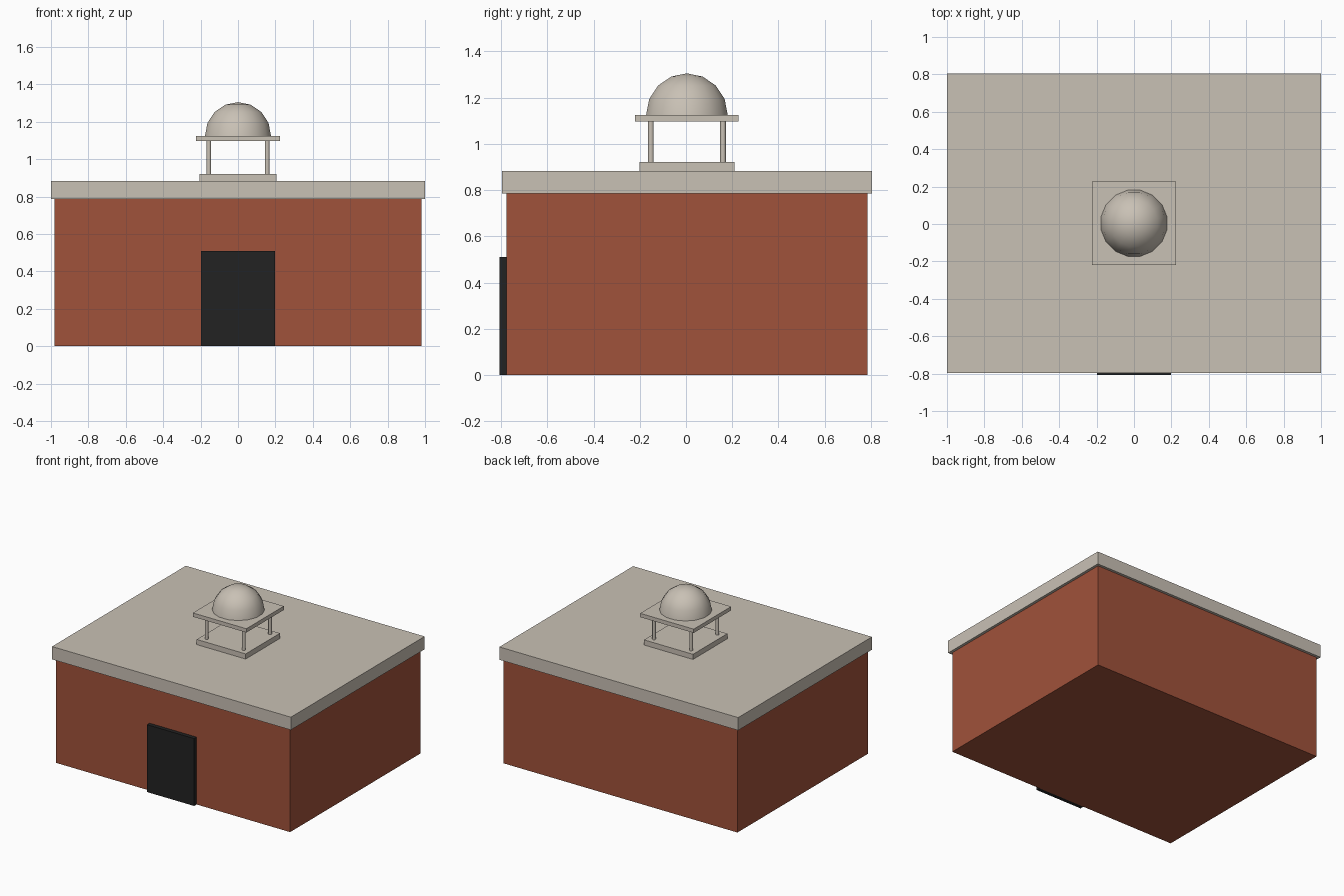
import bpy, bmesh, math

if "Cube" in bpy.data.objects:
    bpy.data.objects.remove(bpy.data.objects["Cube"])

CY = 0.004  # building centre in y (door sticks out at the front)


def material(name, color):
    m = bpy.data.materials.new(name)
    m.diffuse_color = (*color, 1)
    m.use_nodes = True
    m.node_tree.nodes["Principled BSDF"].inputs["Base Color"].default_value = m.diffuse_color
    return m


BRICK = material("red_brick", (0.352, 0.084, 0.043))
STONE = material("pale_stone", (0.584, 0.533, 0.462))
BLACK = material("black_door", (0.016, 0.016, 0.016))


def box(name, half_x, y0, y1, z0, z1, mat):
    bpy.ops.mesh.primitive_cube_add(size=1, location=(0, (y0 + y1) / 2, (z0 + z1) / 2))
    ob = bpy.context.object
    ob.name = name
    ob.scale = (2 * half_x, y1 - y0, z1 - z0)
    bpy.ops.object.transform_apply(location=False, rotation=False, scale=True)
    ob.data.materials.append(mat)
    return ob


# Main block, roof slab and door
box("walls", 0.98, CY - 0.78, CY + 0.78, 0, 0.786, BRICK)
box("roof_slab", 1.0, CY - 0.80, CY + 0.80, 0.786, 0.883, STONE)
box("door", 0.197, CY - 0.81, CY - 0.78, 0, 0.51, BLACK)

# Cupola base and canopy
box("cupola_base", 0.205, CY - 0.205, CY + 0.205, 0.883, 0.922, STONE)
box("cupola_canopy", 0.224, CY - 0.224, CY + 0.224, 1.096, 1.125, STONE)

# Four slim columns
for sx in (-1, 1):
    for sy in (-1, 1):
        bpy.ops.mesh.primitive_cylinder_add(
            vertices=12, radius=0.0125, depth=0.174,
            location=(sx * 0.156, CY + sy * 0.156, 1.009))
        col = bpy.context.object
        col.name = "cupola_column"
        col.data.materials.append(STONE)
        bpy.ops.object.shade_smooth_by_angle(angle=math.radians(40))

# Dome: upper half of a sphere
bpy.ops.mesh.primitive_uv_sphere_add(
    segments=16, ring_count=8, radius=0.18, location=(0, CY, 1.125),
    rotation=(0, 0, math.radians(11.25)))
dome = bpy.context.object
dome.name = "dome"
bm = bmesh.new()
bm.from_mesh(dome.data)
bmesh.ops.delete(bm, geom=[v for v in bm.verts if v.co.z < -0.001], context='VERTS')
bm.to_mesh(dome.data)
bm.free()
dome.data.materials.append(STONE)
bpy.ops.object.shade_smooth_by_angle(angle=math.radians(40))
